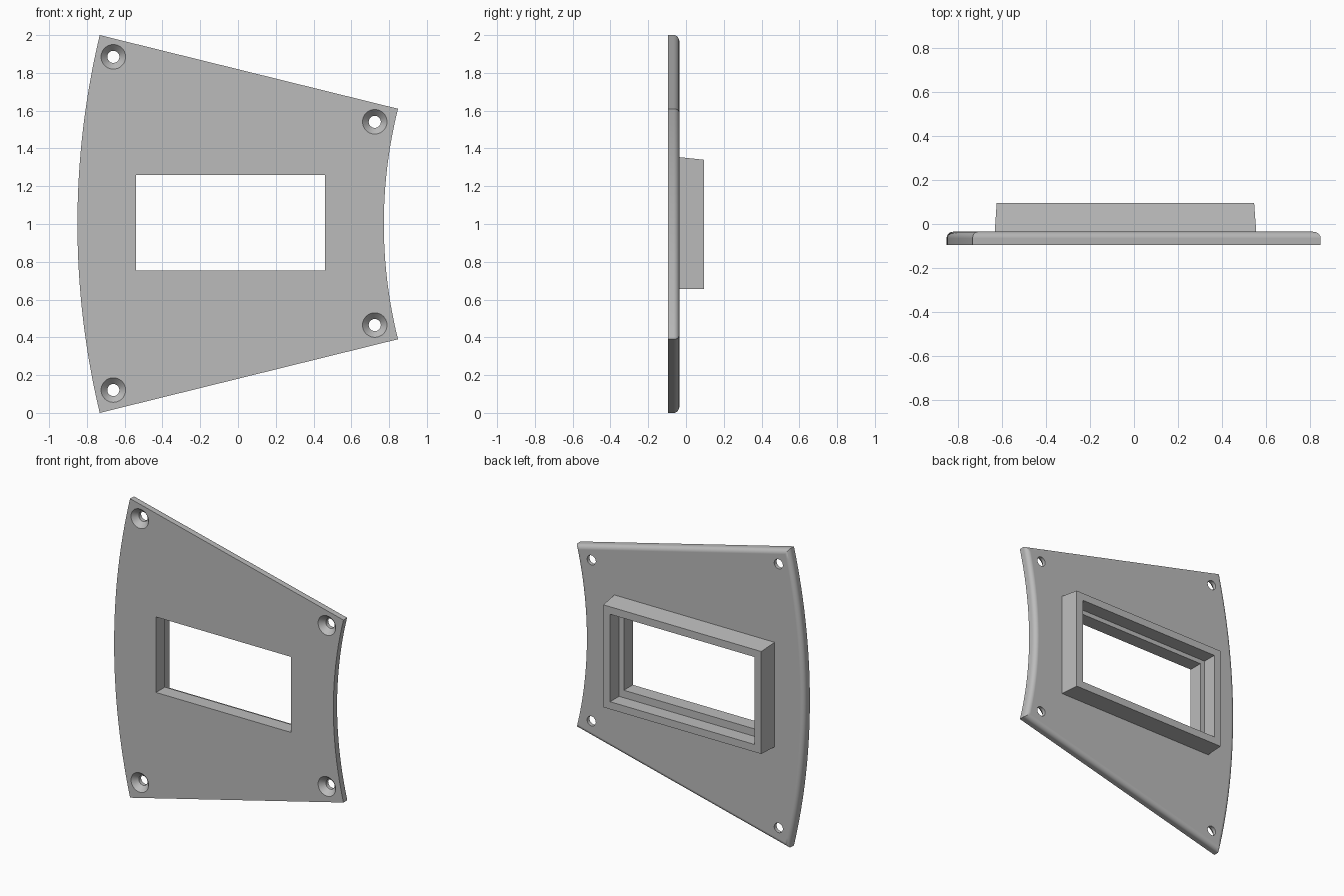
import bpy, bmesh, math
from mathutils import Matrix, Vector

if "Cube" in bpy.data.objects:
    bpy.data.objects.remove(bpy.data.objects["Cube"], do_unlink=True)

FRONT, PLATE_BACK, FRAME_BACK, LEDGE = -0.095, -0.035, 0.095, 0.0

grey = bpy.data.materials.new("plain_grey")
grey.use_nodes = True
grey.diffuse_color = (0.5, 0.5, 0.5, 1)
grey.node_tree.nodes["Principled BSDF"].inputs["Base Color"].default_value = (0.5, 0.5, 0.5, 1)


def finish(name, bm):
    bmesh.ops.recalc_face_normals(bm, faces=bm.faces)
    mesh = bpy.data.meshes.new(name)
    bm.to_mesh(mesh)
    bm.free()
    mesh.materials.append(grey)
    obj = bpy.data.objects.new(name, mesh)
    bpy.context.collection.objects.link(obj)
    return obj


def loft(name, sections):
    """Solid through matching (x, y, z) loops, capped at both ends."""
    bm = bmesh.new()
    loops = [[bm.verts.new(p) for p in s] for s in sections]
    n = len(loops[0])
    for a, b in zip(loops, loops[1:]):
        for i in range(n):
            j = (i + 1) % n
            bm.faces.new((a[i], a[j], b[j], b[i]))
    bm.faces.new(loops[0])
    bm.faces.new(loops[-1])
    return finish(name, bm)


def rect(x0, x1, z0, z1, y):
    return [(x0, y, z0), (x1, y, z0), (x1, y, z1), (x0, y, z1)]


def circle(x, z, r, y, n=40):
    return [(x + r * math.cos(2 * math.pi * i / n), y, z + r * math.sin(2 * math.pi * i / n))
            for i in range(n)]


def arc(x_end, x_mid, half, steps=32):
    """Vertical circular arc about z = 1, from bottom to top."""
    sag = x_end - x_mid
    radius = (half ** 2 + sag ** 2) / (2 * sag)
    span = math.asin(half / radius)
    return [(x_mid + radius * (1 - math.cos(t)), 1 + radius * math.sin(t))
            for t in (span * (2 * i / steps - 1) for i in range(steps + 1))]


def combine(target, other, operation):
    mod = target.modifiers.new(operation.lower(), "BOOLEAN")
    mod.operation, mod.object, mod.solver = operation, other, "EXACT"
    bpy.context.view_layer.objects.active = target
    bpy.ops.object.modifier_apply(modifier=mod.name)
    bpy.data.objects.remove(other, do_unlink=True)


# Plate: convex and concave arc sides, rounded along the back rim
outline = arc(0.847, 0.772, 0.61) + arc(-0.732, -0.85, 1.0)[::-1]
plate = loft("mounting_plate", [[(x, y, z) for x, z in outline] for y in (FRONT, PLATE_BACK)])
bm = bmesh.new()
bm.from_mesh(plate.data)
rim = [e for e in bm.edges if all(v.co.y > PLATE_BACK - 0.001 for v in e.verts)]
bmesh.ops.bevel(bm, geom=rim, offset=0.03, segments=8, profile=0.5,
                affect="EDGES", clamp_overlap=False)
bm.to_mesh(plate.data)
bm.free()

# Raised frame, slightly tapered towards the back
combine(plate, loft("raised_frame", [
    rect(-0.633, 0.556, 0.655, 1.356, PLATE_BACK - 0.02),
    rect(-0.623, 0.545, 0.655, 1.34, FRAME_BACK)]), "UNION")

# Window with a wider pocket behind it, leaving a ledge
combine(plate, loft("window_cut", [
    rect(-0.54, 0.46, 0.755, 1.26, y) for y in (FRONT - 0.1, FRAME_BACK + 0.1)]), "DIFFERENCE")
combine(plate, loft("pocket_cut", [
    rect(-0.573, 0.495, 0.705, 1.29, y) for y in (LEDGE, FRAME_BACK + 0.1)]), "DIFFERENCE")

# Countersunk screw holes, mirrored about mid height
for x, dz in ((-0.66, 0.882), (0.724, 0.538)):
    for side in (-1, 1):
        z = 1.003 + side * dz
        combine(plate, loft("screw_cut", [
            circle(x, z, 0.065, FRONT - 0.05), circle(x, z, 0.065, FRONT),
            circle(x, z, 0.032, FRONT + 0.035), circle(x, z, 0.032, 0.05)]), "DIFFERENCE")

# Smooth the curved surfaces and keep the flats flat
bpy.ops.object.select_all(action="DESELECT")
plate.select_set(True)
bpy.context.view_layer.objects.active = plate
bpy.ops.object.shade_smooth_by_angle(angle=math.radians(30))
weighted = plate.modifiers.new("flat_faces", "WEIGHTED_NORMAL")
weighted.keep_sharp = True
